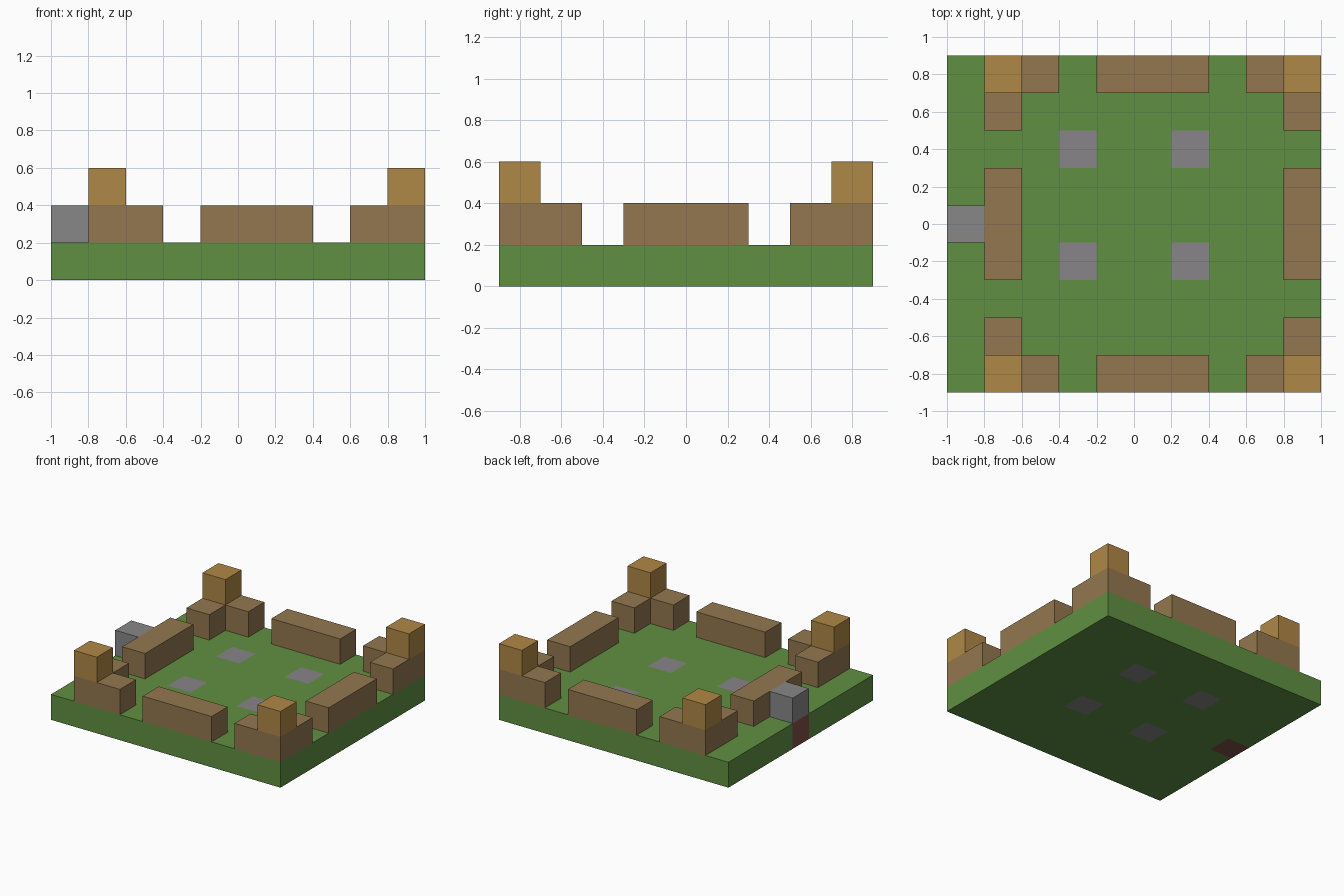
import bpy
import bmesh
from mathutils import Vector

cube = bpy.data.objects.get("Cube")
if cube:
    bpy.data.objects.remove(cube, do_unlink=True)

CELL = 0.2          # size of one block
MID = 0.1           # x of the fort's centre line


def material(name, hex_code):
    channels = [int(hex_code[i:i + 2], 16) / 255 for i in (0, 2, 4)]
    linear = [((c + 0.055) / 1.055) ** 2.4 for c in channels] + [1]
    mat = bpy.data.materials.new(name)
    mat.use_nodes = True
    mat.diffuse_color = linear
    mat.node_tree.nodes["Principled BSDF"].inputs["Base Color"].default_value = linear
    return mat


grass = material("grass green", "619042")
earth = material("red earth", "805048")
paving = material("paving grey", "878588")
stone = material("stone grey", "878787")
timber = material("timber brown", "93774F")
gold = material("golden wood", "B08846")


def finish(name, bm, *mats):
    bmesh.ops.recalc_face_normals(bm, faces=bm.faces)
    mesh = bpy.data.meshes.new(name)
    bm.to_mesh(mesh)
    bm.free()
    for mat in mats:
        mesh.materials.append(mat)
    obj = bpy.data.objects.new(name, mesh)
    bpy.context.collection.objects.link(obj)


def prism(name, outline, bottom, mat):
    """Raise a flat outline by one block height."""
    bm = bmesh.new()
    face = bm.faces.new([bm.verts.new((x, y, bottom)) for x, y in outline])
    raised = bmesh.ops.extrude_face_region(bm, geom=[face], use_keep_orig=True)
    top = [v for v in raised["geom"] if isinstance(v, bmesh.types.BMVert)]
    bmesh.ops.translate(bm, verts=top, vec=(0, 0, CELL))
    finish(name, bm, mat)


def block(name, x, y, width, depth, bottom, mat):
    w, d = width / 2, depth / 2
    prism(name, [(x - w, y - d), (x + w, y - d), (x + w, y + d), (x - w, y + d)],
          bottom, mat)


# Ground slab of square cells, with paving and one earth cell set through it
bm = bmesh.new()
bmesh.ops.create_grid(bm, x_segments=10, y_segments=9, size=1)
bmesh.ops.scale(bm, vec=Vector((1, 0.9, 1)), verts=bm.verts)
raised = bmesh.ops.extrude_face_region(bm, geom=bm.faces[:], use_keep_orig=True)
top = [v for v in raised["geom"] if isinstance(v, bmesh.types.BMVert)]
bmesh.ops.translate(bm, verts=top, vec=(0, 0, CELL))
for face in bm.faces:
    c = face.calc_center_median()
    if c.x < -0.85 and abs(c.y) < 0.05:
        face.material_index = 1
    elif abs(abs(c.x) - 0.3) < 0.05 and abs(abs(c.y - MID) - 0.3) < 0.05:
        face.material_index = 2
finish("ground_slab", bm, grass, earth, paving)

# Corner walls and towers, mirrored to all four corners
for sx, side in ((-1, "right"), (1, "left")):
    for sy, end in ((-1, "front"), (1, "back")):
        corner = [(0.9, 0.9), (0.5, 0.9), (0.5, 0.7), (0.7, 0.7), (0.7, 0.5), (0.9, 0.5)]
        prism(f"{end}_{side}_corner_wall",
              [(MID + sx * x, sy * y) for x, y in corner], CELL, timber)
        block(f"{end}_{side}_tower", MID + sx * 0.8, sy * 0.8, CELL, CELL, 2 * CELL, gold)
    # Straight side wall
    block(f"{side}_wall", MID + sx * 0.8, 0, CELL, 3 * CELL, CELL, timber)

# Straight front and back walls
for sy, end in ((-1, "front"), (1, "back")):
    block(f"{end}_wall", MID, sy * 0.8, 3 * CELL, CELL, CELL, timber)

# Single stone outside the right wall
block("outer_stone", -0.9, 0, CELL, CELL, CELL, stone)
